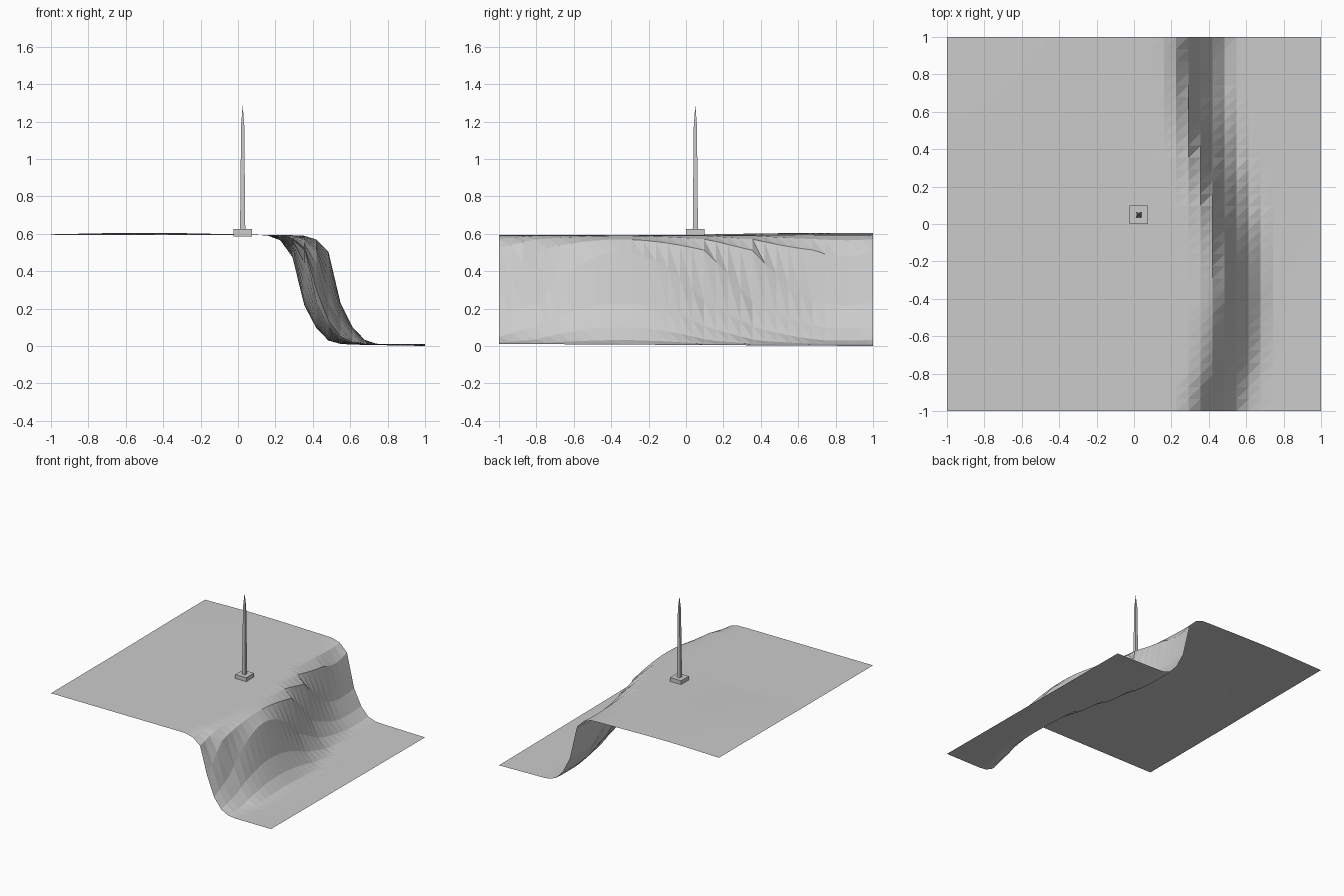
import bpy, bmesh, math

if "Cube" in bpy.data.objects:
    bpy.data.objects.remove(bpy.data.objects["Cube"])

N = 31  # terrain cells per side
# cliff cross-section: distance from cliff line -> fraction of drop height
PROFILE = [(-0.24, 1.0), (-0.175, 0.995), (-0.11, 0.96), (-0.048, 0.86), (0.017, 0.38),
           (0.083, 0.155), (0.15, 0.035), (0.21, 0.005), (0.26, 0.0)]


def drop(d):
    if d <= PROFILE[0][0]:
        return 1.0
    for (a, u), (b, v) in zip(PROFILE, PROFILE[1:]):
        if d <= b:
            return u + (v - u) * (d - a) / (b - a)
    return 0.0


def height(x, y):
    cliff = 0.43 + 0.1 * math.cos(math.pi * (y + 0.35) / 1.2)
    top = 0.592 + 0.013 * max(0, math.sin((y + 0.1) * 1.6)) * math.exp(-((x + 0.5) / 0.5) ** 2)
    low = 0.011 - 0.011 * max(0, x - 0.4) / 0.6 * (y + 1) / 2
    f = drop(x - cliff)
    return low + (top - low) * f


def make_object(name, bm):
    mesh = bpy.data.meshes.new(name)
    bm.to_mesh(mesh)
    bm.free()
    obj = bpy.data.objects.new(name, mesh)
    bpy.context.collection.objects.link(obj)
    return obj


# terrain sheet with a winding cliff
bm = bmesh.new()
coord = [-1 + 2 * i / N for i in range(N + 1)]
grid = [[bm.verts.new((x, y, height(x, y))) for x in coord] for y in coord]
for j in range(N):
    for i in range(N):
        a, b = grid[j][i], grid[j][i + 1]
        c, d = grid[j + 1][i + 1], grid[j + 1][i]
        bm.faces.new((a, b, c))
        bm.faces.new((a, c, d))
make_object("cliff_terrain", bm)


# stack of square sections, closed at both ends
def square_tower(name, cx, cy, sections, tip=None):
    bm = bmesh.new()
    rings = [[bm.verts.new((cx + sx * h, cy + sy * h, z))
              for sx, sy in ((-1, -1), (1, -1), (1, 1), (-1, 1))] for h, z in sections]
    bm.faces.new(rings[0][::-1])
    for lo, hi in zip(rings, rings[1:]):
        for k in range(4):
            n = (k + 1) % 4
            bm.faces.new((lo[k], lo[n], hi[n], hi[k]))
    if tip is None:
        bm.faces.new(rings[-1])
    else:
        apex = bm.verts.new((cx, cy, tip))
        for k in range(4):
            bm.faces.new((rings[-1][k], rings[-1][(k + 1) % 4], apex))
    return make_object(name, bm)


# monument on the plateau
square_tower("plinth", 0.025, 0.05, [(0.05, 0.585), (0.05, 0.625)])
square_tower("obelisk_shaft", 0.025, 0.05, [(0.014, 0.62), (0.0085, 1.18)], tip=1.288)
